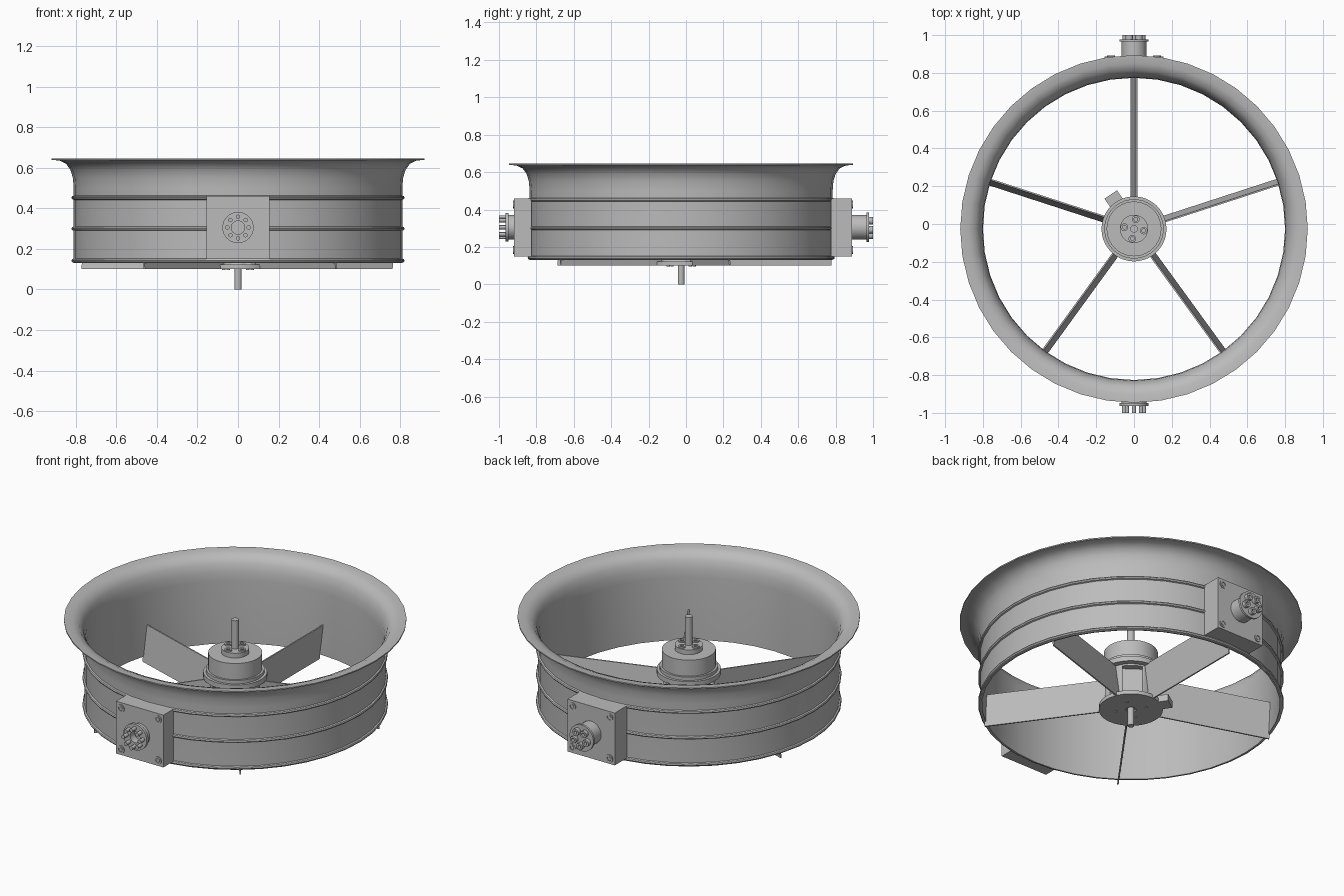
import bpy, bmesh
from math import sin, cos, pi, radians
from mathutils import Matrix, Vector

cube = bpy.data.objects.get("Cube")
if cube:
    bpy.data.objects.remove(cube, do_unlink=True)

CENTRE = Matrix.Translation((0, -0.026, 0))

grey = bpy.data.materials.new("plain_grey")
grey.use_nodes = True
COLOUR = (0.5, 0.5, 0.5, 1)
grey.diffuse_color = COLOUR
grey.node_tree.nodes["Principled BSDF"].inputs["Base Color"].default_value = COLOUR


def finish(name, bm, matrix=Matrix(), angle=35):
    bmesh.ops.recalc_face_normals(bm, faces=bm.faces)
    bm.transform(CENTRE @ matrix)
    mesh = bpy.data.meshes.new(name)
    bm.to_mesh(mesh)
    bm.free()
    mesh.materials.append(grey)
    ob = bpy.data.objects.new(name, mesh)
    bpy.context.collection.objects.link(ob)
    bpy.ops.object.select_all(action='DESELECT')
    ob.select_set(True)
    bpy.context.view_layer.objects.active = ob
    bpy.ops.object.shade_smooth_by_angle(angle=radians(angle))
    return ob


def lathe(name, profile, segments=32, matrix=Matrix(), closed=False):
    """Revolve (radius, height) points around z."""
    bm = bmesh.new()
    verts = [bm.verts.new((r, 0, z)) for r, z in profile]
    pairs = list(zip(verts, verts[1:])) + ([(verts[-1], verts[0])] if closed else [])
    edges = [bm.edges.new(p) for p in pairs]
    bmesh.ops.spin(bm, geom=verts + edges, cent=(0, 0, 0), axis=(0, 0, 1),
                   angle=2 * pi, steps=segments)
    bmesh.ops.remove_doubles(bm, verts=bm.verts, dist=1e-5)
    return finish(name, bm, matrix)


def cylinder(name, radius, low, high, segments=24, matrix=Matrix()):
    return lathe(name, [(0, low), (radius, low), (radius, high), (0, high)],
                 segments, matrix)


def tube(name, inner, outer, low, high, segments=24, matrix=Matrix()):
    return lathe(name, [(inner, low), (outer, low), (outer, high), (inner, high)],
                 segments, matrix, closed=True)


def box(name, low, high, matrix=Matrix()):
    low, high = Vector(low), Vector(high)
    bm = bmesh.new()
    bmesh.ops.create_cube(bm, size=1)
    bmesh.ops.scale(bm, vec=high - low, verts=bm.verts)
    bmesh.ops.translate(bm, vec=(low + high) / 2, verts=bm.verts)
    return finish(name, bm, matrix)


def at(x, y, z=0):
    return Matrix.Translation((x, y, z))


def polar(radius, degrees):
    return at(radius * cos(radians(degrees)), radius * sin(radians(degrees)))


# Duct shell with flared inlet lip
lathe("duct", [(0.8, 0.13), (0.81, 0.13), (0.81, 0.5), (0.814, 0.55), (0.826, 0.59),
               (0.848, 0.62), (0.88, 0.635), (0.92, 0.639), (0.92, 0.646),
               (0.876, 0.643), (0.84, 0.628), (0.817, 0.595), (0.804, 0.55),
               (0.8, 0.5)], 40, closed=True)

# Reinforcing ribs around the shell
for label, z in (("lower", 0.142), ("middle", 0.3), ("upper", 0.452)):
    lathe(label + "_rib", [(0.808, z - 0.011), (0.818, z - 0.007),
                           (0.821, z), (0.818, z + 0.007), (0.808, z + 0.011)], 40)

# Straight vanes, leaning slightly, between hub and shell
for i in range(5):
    bm = bmesh.new()
    bmesh.ops.create_cube(bm, size=1)
    for v in bm.verts:
        top = v.co.z > 0
        v.co = (0.805 if v.co.x > 0 else 0.13,
                v.co.y * 0.008 + (-0.014 if top else 0.014),
                0.31 if top else 0.1)
    finish("vane_%d" % (i + 1), bm, Matrix.Rotation(radians(18 + 72 * i), 4, 'Z'))

# Hub: core, mounting rings and motor
hub = cylinder("hub_core", 0.14, 0.11, 0.33, 40)
tube("hub_base_plate", 0.028, 0.172, 0.1, 0.122, 40)
lathe("hub_ring", [(0, 0.305), (0.172, 0.305), (0.172, 0.335), (0.157, 0.335),
                   (0.157, 0.355), (0, 0.355)], 40)
cylinder("motor_body", 0.145, 0.35, 0.45, 40)
cylinder("motor_collar", 0.075, 0.45, 0.478)
cylinder("upper_shaft", 0.02, 0.47, 0.645)
cylinder("lower_shaft", 0.018, 0, 0.12)
for i in range(4):
    spot = polar(0.052, 80 + 90 * i)
    tube("collar_bolt_%d" % (i + 1), 0.01, 0.02, 0.476, 0.486, 16, spot)
    cylinder("base_screw_%d" % (i + 1), 0.009, 0.096, 0.102, 12, polar(0.085, 35 + 90 * i))

# Recessed windows between the vanes
for i in range(5):
    turn = Matrix.Rotation(radians(54 + 72 * i), 4, 'Z')
    cutter = box("window_cutter_%d" % (i + 1), (0.1, -0.055, 0.135), (0.2, 0.055, 0.295), turn)
    cutter.hide_render = True
    cutter.hide_set(True)
    mod = hub.modifiers.new("window", 'BOOLEAN')
    mod.object = cutter
    mod.operation = 'DIFFERENCE'
bpy.context.view_layer.objects.active = hub
for mod in list(hub.modifiers):
    bpy.ops.object.modifier_apply(modifier=mod.name)
for ob in [o for o in bpy.data.objects if o.name.startswith("window_cutter")]:
    bpy.data.objects.remove(ob, do_unlink=True)

# Cable block on the hub base
box("cable_block", (0.13, -0.04, 0.1), (0.22, 0.04, 0.14),
    Matrix.Rotation(radians(124), 4, 'Z'))

# Terminal boxes; local z points outward from the shell
FRONT = at(0, 0, 0.305) @ Matrix.Rotation(pi / 2, 4, 'X')
BACK = at(0, 0, 0.305) @ Matrix.Rotation(-pi / 2, 4, 'X')
for side, frame, face in (("front", FRONT, 0.894), ("back", BACK, 0.914)):
    box(side + "_terminal_box", (-0.155, -0.155, 0.8), (0.155, 0.155, face), frame)
    for i in range(4):
        spot = frame @ polar(0.172, 45 + 90 * i)
        tube("%s_box_washer_%d" % (side, i + 1), 0.014, 0.022, face - 0.01, face + 0.004, 16, spot)
        cylinder("%s_box_screw_%d" % (side, i + 1), 0.011, face - 0.01, face + 0.003, 6, spot)

# Front connector: ring socket with eight pins
tube("front_connector", 0.033, 0.066, 0.89, 0.922, 32, FRONT)
tube("front_connector_flange", 0.033, 0.077, 0.922, 0.938, 32, FRONT)
for i in range(8):
    cylinder("front_pin_%d" % (i + 1), 0.011, 0.93, 0.974, 12, FRONT @ polar(0.053, 45 * i))

# Back connector: barrel with five plugs
cylinder("back_connector", 0.066, 0.91, 0.992, 32, BACK)
cylinder("back_connector_flange", 0.078, 0.992, 1.004, 32, BACK)
for i in range(5):
    tube("back_plug_%d" % (i + 1), 0.009, 0.02, 1.0, 1.026, 16, BACK @ polar(0.043, 90 + 72 * i))
